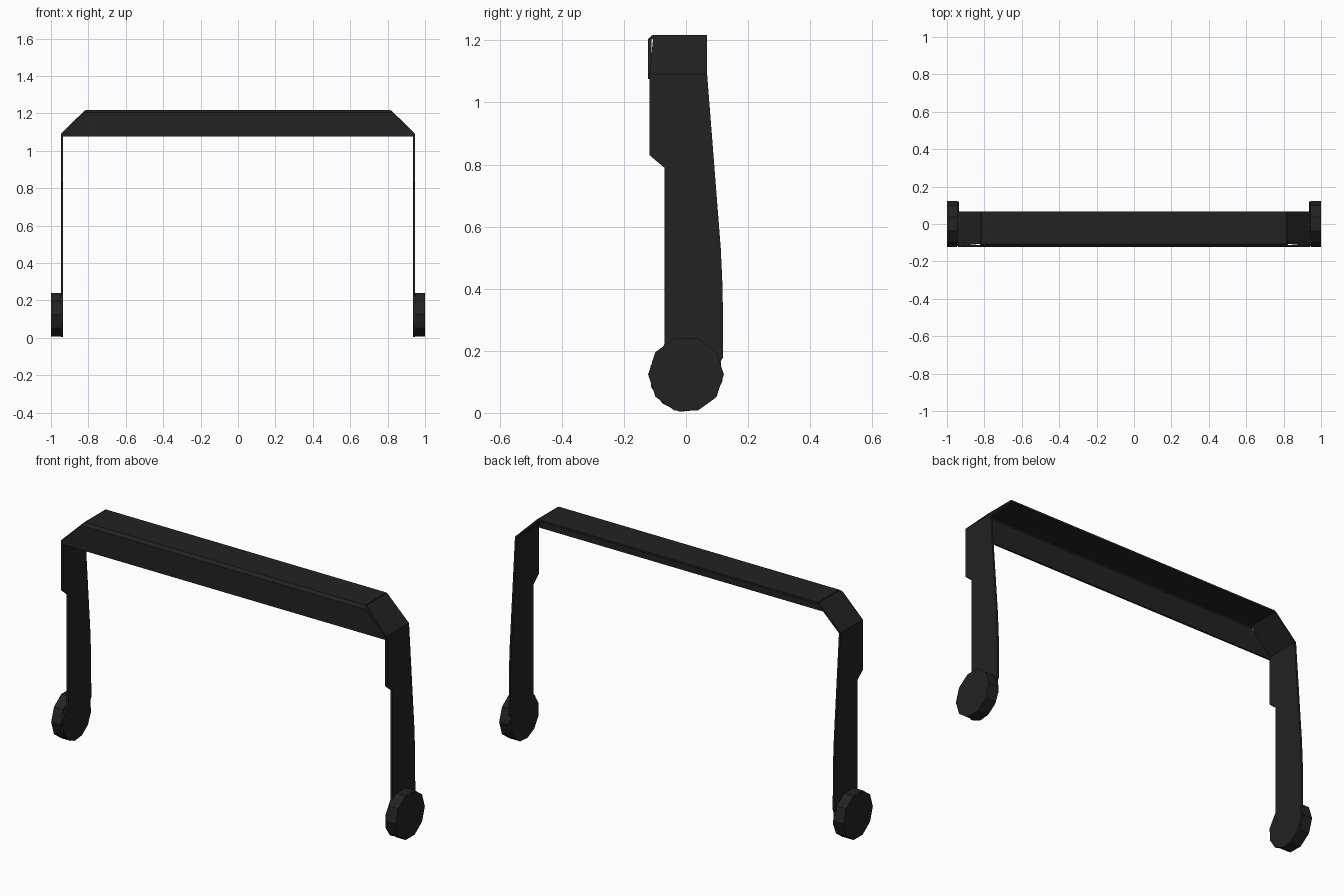
import bpy, bmesh
from math import cos, sin, radians
from mathutils import Matrix

cube = bpy.data.objects.get("Cube")
if cube:
    bpy.data.objects.remove(cube, do_unlink=True)

black = bpy.data.materials.new("black_metal")
black.use_nodes = True
COLOUR = (0.016, 0.016, 0.016, 1)
black.diffuse_color = COLOUR
black.node_tree.nodes["Principled BSDF"].inputs["Base Color"].default_value = COLOUR

SHEET = 0.01
SIDE, SHOULDER = 0.941, 0.815
FRONT, BACK = -0.117, 0.068
TOP, BEND, LIP = 1.213, 1.09, 1.075


def finish(name, bm):
    bmesh.ops.recalc_face_normals(bm, faces=bm.faces[:])
    mesh = bpy.data.meshes.new(name)
    bm.to_mesh(mesh)
    bm.free()
    mesh.materials.append(black)
    obj = bpy.data.objects.new(name, mesh)
    bpy.context.collection.objects.link(obj)
    return obj


def sheet(name, polygons):
    """Folded sheet metal from flat outlines that share edges."""
    bm = bmesh.new()
    for points in polygons:
        bm.faces.new([bm.verts.new(p) for p in points])
    bmesh.ops.remove_doubles(bm, verts=bm.verts[:], dist=0.0005)
    obj = finish(name, bm)
    solid = obj.modifiers.new("thickness", 'SOLIDIFY')
    solid.thickness = SHEET
    solid.offset = 0
    solid.use_even_offset = True


# Crossbar: top plate, small folded edge and front lip with slanted ends
rows = [(SHOULDER, BACK, TOP), (SHOULDER, FRONT + 0.012, TOP),
        (SHOULDER + 0.01, FRONT, TOP - 0.01), (SIDE, FRONT, BEND),
        (SIDE, FRONT, LIP)]
sheet("crossbar", [[(-a[0], *a[1:]), a, b, (-b[0], *b[1:])]
                   for a, b in zip(rows, rows[1:])])

# Arm outline in y, z, with a rounded foot
foot = [(0.119 * cos(radians(a)), 0.124 + 0.122 * sin(radians(a)))
        for a in range(-160, 30, 30)]
arm = [(FRONT, BEND), (FRONT, 0.83), (-0.07, 0.79), (-0.07, 0.22),
       (-0.115, 0.15)] + foot + [(0.12, 0.18), (0.118, 0.4), (0.112, 0.53),
                                (BACK, BEND)]

for side, label in ((1, "left"), (-1, "right")):
    # Arm with the slanted shoulder folded from the same sheet
    shoulder = [(side * SHOULDER, BACK, TOP), (side * SIDE, BACK, BEND),
                (side * SIDE, FRONT, BEND), (side * SHOULDER, FRONT + 0.012, TOP)]
    sheet(label + "_arm", [[(side * SIDE, y, z) for y, z in arm], shoulder])

    # Pivot disc on the outside of the foot
    bm = bmesh.new()
    bmesh.ops.create_cone(bm, cap_ends=True, segments=10, radius1=0.122,
                          radius2=0.122, depth=0.054,
                          matrix=Matrix.Translation((side * 0.973, 0, 0.124))
                          @ Matrix.Rotation(radians(90), 4, 'Y'))
    finish(label + "_pivot_disc", bm)
